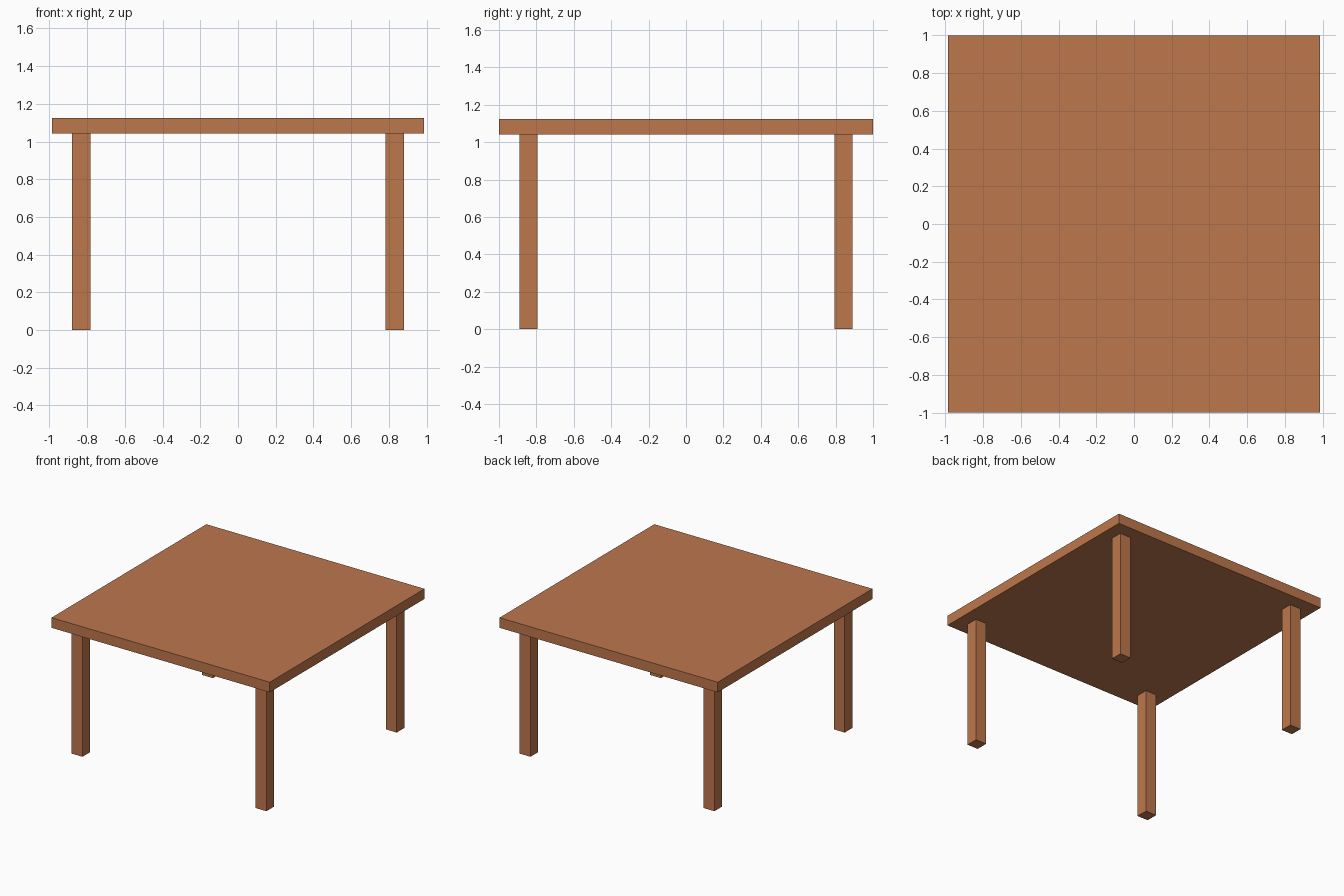
import bpy

if "Cube" in bpy.data.objects:
    bpy.data.objects.remove(bpy.data.objects["Cube"])

# Wood colour
wood = bpy.data.materials.new("warm brown wood")
wood.diffuse_color = (0.515, 0.184, 0.073, 1.0)
wood.use_nodes = True
wood.node_tree.nodes["Principled BSDF"].inputs["Base Color"].default_value = wood.diffuse_color


def box(name, lo, hi):
    """Axis-aligned box between two corners."""
    centre = [(a + b) / 2 for a, b in zip(lo, hi)]
    size = [b - a for a, b in zip(lo, hi)]
    bpy.ops.mesh.primitive_cube_add(size=1, location=centre)
    ob = bpy.context.object
    ob.name = name
    ob.scale = size
    bpy.ops.object.transform_apply(location=False, rotation=False, scale=True)
    ob.data.materials.append(wood)
    return ob


HALF_X, HALF_Y = 0.987, 1.0
UNDER, TOP = 1.042, 1.125

# Table top
box("table_top", (-HALF_X, -HALF_Y, UNDER), (HALF_X, HALF_Y, TOP))

# Four square legs set in from the corners
LEG_X, LEG_Y, HALF_LEG = 0.832, 0.842, 0.049
for side, sx in (("left", -1), ("right", 1)):
    for end, sy in (("front", -1), ("back", 1)):
        x, y = sx * LEG_X, sy * LEG_Y
        box(f"{end}_{side}_leg",
            (x - HALF_LEG, y - HALF_LEG, 0),
            (x + HALF_LEG, y + HALF_LEG, UNDER))
